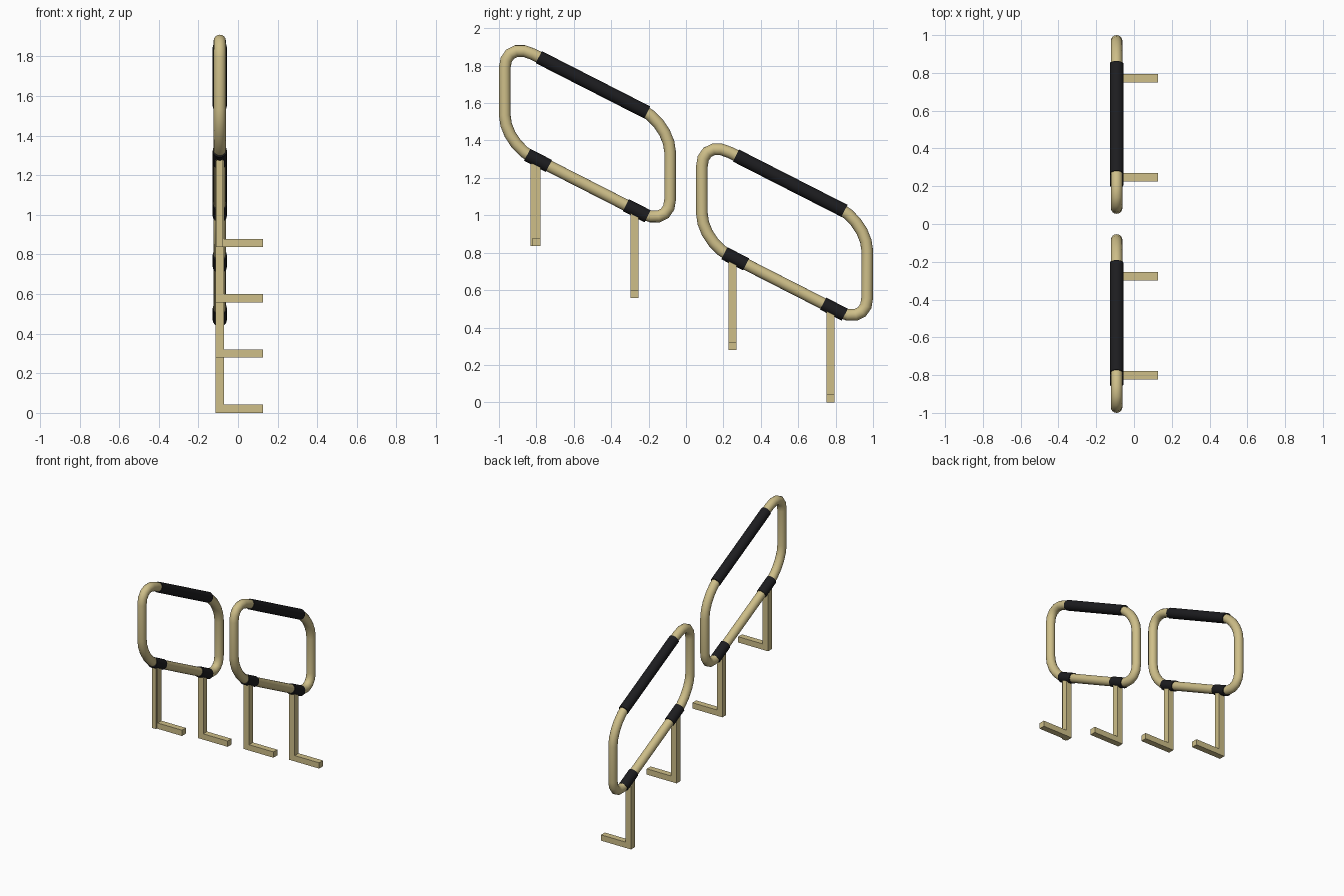
import bpy, bmesh, math
from mathutils import Vector

if "Cube" in bpy.data.objects:
    bpy.data.objects.remove(bpy.data.objects["Cube"])

X = -0.092            # plane of the hoops
SLOPE = -0.51         # hoops are sheared to follow the stair pitch
HW, HH, R = 0.442, 0.277, 0.15
HOOPS = {"upper": (-0.527, 1.436), "lower": (0.527, 0.910)}


def material(name, rgb):
    m = bpy.data.materials.new(name)
    m.diffuse_color = (*rgb, 1)
    m.use_nodes = True
    m.node_tree.nodes["Principled BSDF"].inputs["Base Color"].default_value = m.diffuse_color
    return m


TAN = material("tan_paint", (0.62, 0.52, 0.25))
BLACK = material("black_rubber", (0.012, 0.012, 0.014))


def finish(name, bm, mat, smooth=False):
    bmesh.ops.recalc_face_normals(bm, faces=bm.faces)
    me = bpy.data.meshes.new(name)
    bm.to_mesh(me)
    bm.free()
    ob = bpy.data.objects.new(name, me)
    bpy.context.collection.objects.link(ob)
    me.materials.append(mat)
    if smooth:
        bpy.ops.object.select_all(action='DESELECT')
        ob.select_set(True)
        bpy.context.view_layer.objects.active = ob
        bpy.ops.object.shade_smooth_by_angle(angle=math.radians(40))
    return ob


def hoop(name, cy, cz, radius=0.031, sides=16, steps=5):
    # sheared rounded rectangle path, swept with a round section
    path = []
    for k, (sy, sz) in enumerate([(1, 1), (-1, 1), (-1, -1), (1, -1)]):
        for i in range(steps + 1):
            a = math.pi / 2 * (k + i / steps)
            y = sy * (HW - R) + R * math.cos(a)
            z = sz * (HH - R) + R * math.sin(a)
            path.append(Vector((X, cy + y, cz + z + SLOPE * y)))
    bm = bmesh.new()
    n = len(path)
    rings = []
    for i, p in enumerate(path):
        d0 = (p - path[i - 1]).normalized()
        d1 = (path[(i + 1) % n] - p).normalized()
        t = (d0 + d1).normalized()
        side = t.cross(Vector((1, 0, 0))) / t.dot(d1)
        rings.append([bm.verts.new(p + radius * (math.cos(b) * Vector((1, 0, 0)) + math.sin(b) * side))
                      for b in (2 * math.pi * j / sides for j in range(sides))])
    for i in range(n):
        a, b = rings[i], rings[(i + 1) % n]
        for j in range(sides):
            k = (j + 1) % sides
            bm.faces.new((a[j], a[k], b[k], b[j]))
    finish(name, bm, TAN, True)


def sleeve(name, cy, cz, y0, y1, level, radius=0.036):
    # black sleeve around a sloping bar, between two y offsets
    a = Vector((X, cy + y0, cz + level + SLOPE * y0))
    b = Vector((X, cy + y1, cz + level + SLOPE * y1))
    bm = bmesh.new()
    bmesh.ops.create_cone(bm, cap_ends=True, segments=16, radius1=radius,
                          radius2=radius, depth=(b - a).length)
    ob = finish(name, bm, BLACK, True)
    ob.rotation_euler = (b - a).to_track_quat('Z', 'Y').to_euler()
    ob.location = (a + b) / 2


def leg(name, y, z0, z1, w=0.044, foot=True, hx=0.022):
    # square post with an L-shaped foot, extruded along y
    xl, xr = X - hx, X + hx
    pts = [(xl, z0), (0.126, z0), (0.126, z0 + 0.042), (xr, z0 + 0.042), (xr, z1), (xl, z1)]
    if not foot:
        pts = [(xl, z0), (xr, z0), (xr, z1), (xl, z1)]
    bm = bmesh.new()
    f = bm.faces.new([bm.verts.new((x, y - w / 2, z)) for x, z in pts])
    ext = bmesh.ops.extrude_face_region(bm, geom=[f])
    bmesh.ops.translate(bm, vec=(0, w, 0),
                        verts=[v for v in ext["geom"] if isinstance(v, bmesh.types.BMVert)])
    finish(name, bm, TAN)


# hoops with their grips and clamps
for tag, (cy, cz) in HOOPS.items():
    hoop(tag + "_hoop", cy, cz)
    sleeve(tag + "_grip", cy, cz, -0.26, 0.32, HH)
    for i, y in enumerate((-0.264, 0.264)):
        sleeve(f"{tag}_clamp_{i + 1}", cy, cz, y - 0.058, y + 0.058, -HH)

# legs step down with the stairs
for i in range(4):
    y = -0.800 + 0.524 * i
    cy, cz = HOOPS["upper" if i < 2 else "lower"]
    top = cz - HH + SLOPE * (y - cy)
    leg(f"leg_{i + 1}", y, 0.279 * (3 - i), top)
    if i == 0:
        leg("leg_1_backing_post", y - 0.010, 0.837, top, foot=False, hx=0.016)
